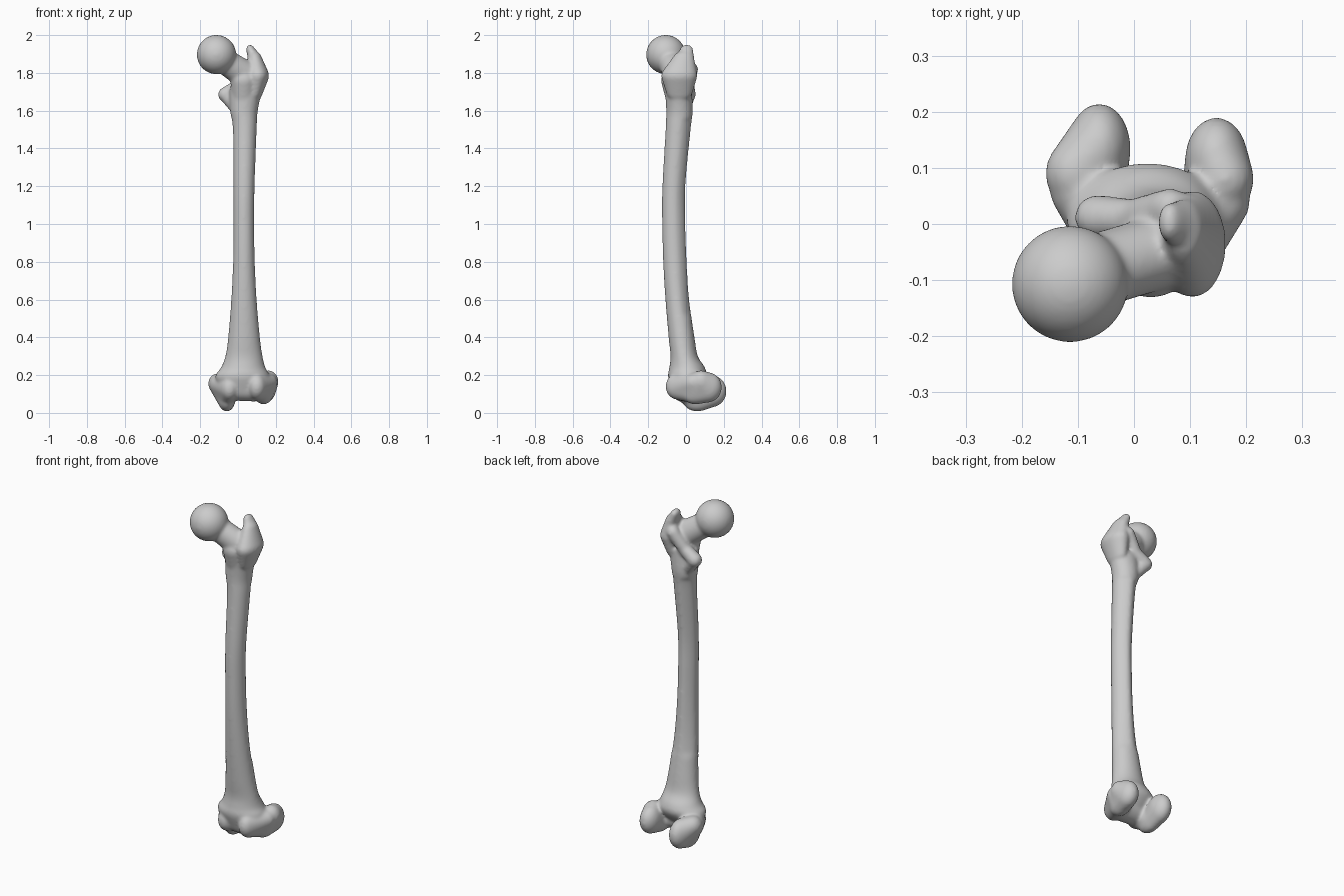
import bpy, bmesh
from math import sin, cos, pi
from mathutils import Vector

bone = bmesh.new()


def add_to_bone(part):
    """Merge a temporary closed part into the bone."""
    bmesh.ops.recalc_face_normals(part, faces=part.faces)
    me = bpy.data.meshes.new("part")
    part.to_mesh(me)
    part.free()
    bone.from_mesh(me)
    bpy.data.meshes.remove(me)


def hull(*balls):
    """Convex skin around ellipsoids given as (centre, radii)."""
    part = bmesh.new()
    for c, r in balls:
        r = Vector(r) if isinstance(r, tuple) else Vector((r, r, r))
        new = bmesh.ops.create_icosphere(part, subdivisions=4, radius=1)["verts"]
        for v in new:
            v.co = Vector(c) + v.co * r
    points = [v.co.copy() for v in part.verts]
    part.clear()
    for p in points:
        part.verts.new(p)
    bmesh.ops.convex_hull(part, input=part.verts[:])
    bmesh.ops.delete(part, geom=[v for v in part.verts if not v.link_faces], context='VERTS')
    add_to_bone(part)


def catmull(a, b, c, d, t):
    return [0.5 * (2*q + (r-p)*t + (2*p-5*q+4*r-s)*t*t + (3*q-p-3*r+s)*t**3)
            for p, q, r, s in zip(a, b, c, d)]


def loft(sections, sides=40, steps=6):
    """Bowed tube through (z, x min, x max, y min, y max) sections."""
    pts = [sections[0]] + sections + [sections[-1]]
    rows = [catmull(*pts[i:i+4], k / steps) for i in range(len(sections)-1) for k in range(steps)]
    rows.append(sections[-1])
    part, rings = bmesh.new(), []
    for z, x0, x1, y0, y1 in rows:
        ring = []
        for k in range(sides):
            a = 2 * pi * k / sides
            pinch = 1 - 0.3 * max(0, sin(a)) ** 2 * (0.5 < z < 1.55)   # rear ridge
            ring.append(part.verts.new(((x0+x1)/2 + (x1-x0)/2 * cos(a) * pinch,
                                        (y0+y1)/2 + (y1-y0)/2 * sin(a), z)))
        rings.append(ring)
    for lo, hi in zip(rings, rings[1:]):
        for k in range(sides):
            j = (k + 1) % sides
            part.faces.new((lo[k], lo[j], hi[j], hi[k]))
    part.faces.new(rings[0][::-1])
    part.faces.new(rings[-1])
    add_to_bone(part)


# Shaft, flaring towards the knee
loft([(0.11, -0.08, 0.13, -0.07, 0.05),
      (0.19, -0.12, 0.165, -0.095, 0.105),
      (0.24, -0.09, 0.145, -0.088, 0.10),
      (0.30, -0.067, 0.13, -0.082, 0.063),
      (0.40, -0.052, 0.116, -0.092, 0.045),
      (0.60, -0.036, 0.099, -0.109, 0.017),
      (0.80, -0.026, 0.089, -0.121, 0.004),
      (1.00, -0.024, 0.086, -0.126, -0.003),
      (1.20, -0.024, 0.088, -0.125, -0.003),
      (1.50, -0.027, 0.099, -0.108, 0.025),
      (1.60, -0.042, 0.105, -0.105, 0.036),
      (1.72, -0.045, 0.13, -0.11, 0.03)])

# Head and neck
hull(((-0.114, -0.107, 1.897), 0.104))
hull(((-0.09, -0.09, 1.875), 0.066), ((0.045, -0.05, 1.785), (0.075, 0.065, 0.075)))
hull(((0.03, -0.066, 1.76), (0.07, 0.066, 0.06)), ((0.03, -0.035, 1.62), 0.06))

# Greater trochanter with its pointed tip
hull(((0.104, -0.036, 1.785), (0.06, 0.096, 0.06)), ((0.088, -0.012, 1.88), (0.036, 0.055, 0.035)),
     ((0.09, -0.035, 1.70), (0.04, 0.07, 0.05)))
hull(((0.09, -0.005, 1.87), (0.035, 0.05, 0.04)), ((0.064, 0.003, 1.924), (0.022, 0.035, 0.026)))

# Rear crest running down to the lesser trochanter
hull(((0.065, 0.028, 1.82), 0.036), ((0.0, 0.01, 1.73), 0.035))
hull(((0.0, 0.01, 1.73), 0.035), ((-0.066, 0.012, 1.685), 0.04))
hull(((-0.066, 0.012, 1.685), 0.038), ((0.0, -0.01, 1.60), 0.032))

# Medial condyle
hull(((-0.062, 0.135, 0.115), (0.056, 0.08, 0.085)), ((-0.06, 0.06, 0.07), (0.045, 0.08, 0.063)),
     ((-0.105, 0.09, 0.155), (0.053, 0.06, 0.055)))
hull(((-0.06, 0.06, 0.08), (0.05, 0.07, 0.06)), ((-0.045, -0.03, 0.13), (0.05, 0.06, 0.065)),
     ((-0.095, 0.06, 0.15), 0.055))

# Lateral condyle
hull(((0.147, 0.115, 0.135), (0.056, 0.075, 0.08)), ((0.135, 0.05, 0.10), (0.05, 0.07, 0.055)),
     ((0.162, 0.08, 0.165), (0.052, 0.055, 0.06)))
hull(((0.135, 0.05, 0.11), (0.055, 0.065, 0.06)), ((0.10, -0.045, 0.14), (0.05, 0.063, 0.07)),
     ((0.155, 0.04, 0.16), 0.052))

# Kneecap groove between the condyles
hull(((-0.03, -0.005, 0.13), (0.04, 0.065, 0.065)), ((0.09, -0.005, 0.13), (0.04, 0.07, 0.07)))

# Fuse everything into one smooth bone
mesh = bpy.data.meshes.new("thigh_bone")
bone.to_mesh(mesh)
bone.free()
obj = bpy.data.objects.new("thigh_bone", mesh)
bpy.context.collection.objects.link(obj)
fuse = obj.modifiers.new("fuse", 'REMESH')
fuse.mode = 'VOXEL'
fuse.voxel_size = 0.007
fuse.use_smooth_shade = True
soften = obj.modifiers.new("soften", 'SMOOTH')
soften.factor = 0.5
soften.iterations = 16
